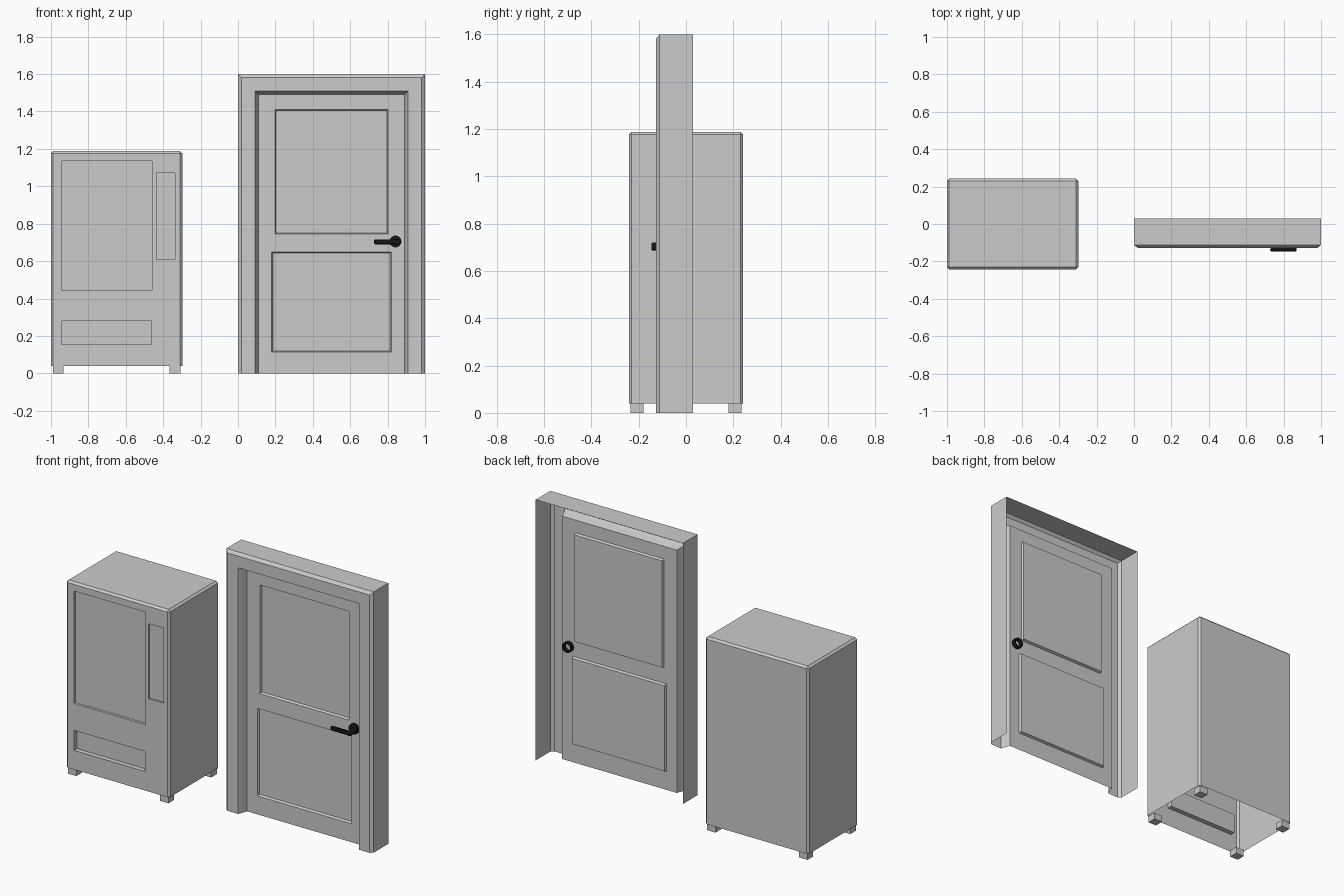
import bpy, bmesh, math
from mathutils import Matrix, Vector

if "Cube" in bpy.data.objects:
    bpy.data.objects.remove(bpy.data.objects["Cube"])


def finish(bm, name, mat=None):
    bmesh.ops.remove_doubles(bm, verts=bm.verts, dist=1e-5)
    me = bpy.data.meshes.new(name)
    bm.to_mesh(me)
    bm.free()
    ob = bpy.data.objects.new(name, me)
    bpy.context.collection.objects.link(ob)
    if mat:
        me.materials.append(mat)
    return ob


def face(bm, pts):
    return bm.faces.new([bm.verts.new(p) for p in pts])


def rect(x0, x1, z0, z1, y):
    return [(x0, y, z0), (x1, y, z0), (x1, y, z1), (x0, y, z1)]


def add_sheet(bm, x0, x1, z0, z1, y, recesses):
    """Front-facing sheet with recesses (x0, x1, z0, z1, depth, slope)."""
    xs = sorted({x0, x1, *[v for r in recesses for v in r[:2]]})
    zs = sorted({z0, z1, *[v for r in recesses for v in r[2:4]]})
    for a, b in zip(xs, xs[1:]):
        for c, d in zip(zs, zs[1:]):
            mx, mz = (a + b) / 2, (c + d) / 2
            if not any(r[0] < mx < r[1] and r[2] < mz < r[3] for r in recesses):
                face(bm, rect(a, b, c, d, y))
    for a, b, c, d, depth, s in recesses:
        rim = rect(a, b, c, d, y)
        floor = rect(a + s, b - s, c + s, d - s, y + depth)
        face(bm, floor)
        for i in range(4):
            j = (i + 1) % 4
            face(bm, [rim[i], rim[j], floor[j], floor[i]])


def add_box(bm, x0, x1, y0, y1, z0, z1):
    m = Matrix.Translation(((x0 + x1) / 2, (y0 + y1) / 2, (z0 + z1) / 2))
    m = m @ Matrix.Diagonal((x1 - x0, y1 - y0, z1 - z0, 1))
    return bmesh.ops.create_cube(bm, size=1, matrix=m)["verts"]


def add_lathe(bm, x, z, profile, n=16):
    """Turn (radius, y) points around an axis along y."""
    for (r0, y0), (r1, y1) in zip(profile, profile[1:]):
        for i in range(n):
            a, b = (2 * math.pi * k / n for k in (i, i + 1))
            pts = [(r0, y0, a), (r0, y0, b), (r1, y1, b), (r1, y1, a)]
            if r0 == 0:
                pts.pop(0)
            if r1 == 0:
                pts.pop()
            face(bm, [(x + r * math.cos(t), y, z + r * math.sin(t)) for r, y, t in pts])


# Cabinet: open-bottomed shell with chamfered edges and a recessed front
BV = 0.012
bm = bmesh.new()
add_box(bm, -1.0, -0.298, -0.242, 0.242, 0.04, 1.188)
bm.normal_update()
bmesh.ops.delete(bm, geom=[f for f in bm.faces if f.normal.z < -0.9], context='FACES_ONLY')
bmesh.ops.bevel(bm, geom=[e for e in bm.edges if not e.is_boundary],
                offset=BV, segments=1, affect='EDGES')
bm.normal_update()
bmesh.ops.delete(bm, geom=[f for f in bm.faces if f.normal.y < -0.99], context='FACES_ONLY')
add_sheet(bm, -1 + BV, -0.298 - BV, 0.04, 1.188 - BV, -0.242, [
    (-0.945, -0.46, 0.445, 1.135, 0.015, 0),      # display window
    (-0.945, -0.463, 0.157, 0.28, 0.03, 0),       # pickup slot
    (-0.437, -0.338, 0.61, 1.07, 0.01, 0),        # control panel
])
finish(bm, "cabinet")

# Cabinet feet
bm = bmesh.new()
for x in (-0.99, -0.365):
    for y in (-0.235, 0.18):
        add_box(bm, x, x + 0.057, y, y + 0.055, 0, 0.041)
finish(bm, "cabinet_feet")

# Door frame: open profile (inset, y) swept around the doorway
bm = bmesh.new()
profile = [(0, 0.03), (0, -0.112), (0.018, -0.127), (0.09, -0.127), (0.098, -0.108), (0.11, -0.07)]
loops = [[(o, y, 0), (o, y, 1.6 - o), (1 - o, y, 1.6 - o), (1 - o, y, 0)] for o, y in profile]
for p, q in zip(loops, loops[1:]):
    for i in range(3):
        face(bm, [p[i], p[i + 1], q[i + 1], q[i]])
bmesh.ops.remove_doubles(bm, verts=bm.verts, dist=1e-5)
bmesh.ops.recalc_face_normals(bm, faces=bm.faces)
bm.normal_update()
if any(f.normal.y > 0.9 for f in bm.faces):
    bmesh.ops.reverse_faces(bm, faces=bm.faces)
finish(bm, "door_frame")

# Door leaf with two sunken panels
bm = bmesh.new()
add_sheet(bm, 0.11, 0.89, 0, 1.49, -0.07, [
    (0.197, 0.803, 0.745, 1.412, 0.015, 0.006),
    (0.18, 0.82, 0.113, 0.65, 0.015, 0.006),
])
finish(bm, "door_leaf")

# Lever handle: rose collar, spindle and lever
black = bpy.data.materials.new("black")
black.diffuse_color = (0.01, 0.01, 0.01, 1)
black.use_nodes = True
black.node_tree.nodes["Principled BSDF"].inputs["Base Color"].default_value = black.diffuse_color
bm = bmesh.new()
add_lathe(bm, 0.842, 0.705, [(0, -0.085), (0.032, -0.085), (0.032, -0.045),
                             (0.023, -0.045), (0.023, -0.07)])
add_lathe(bm, 0.852, 0.703, [(0, -0.146), (0.014, -0.146), (0.017, -0.14), (0.017, -0.084)])
lever = add_box(bm, 0.728, 0.855, -0.146, -0.129, 0.69, 0.716)
bmesh.ops.bevel(bm, geom=list({e for v in lever for e in v.link_edges}),
                offset=0.004, segments=1, affect='EDGES')
finish(bm, "door_handle", black)
